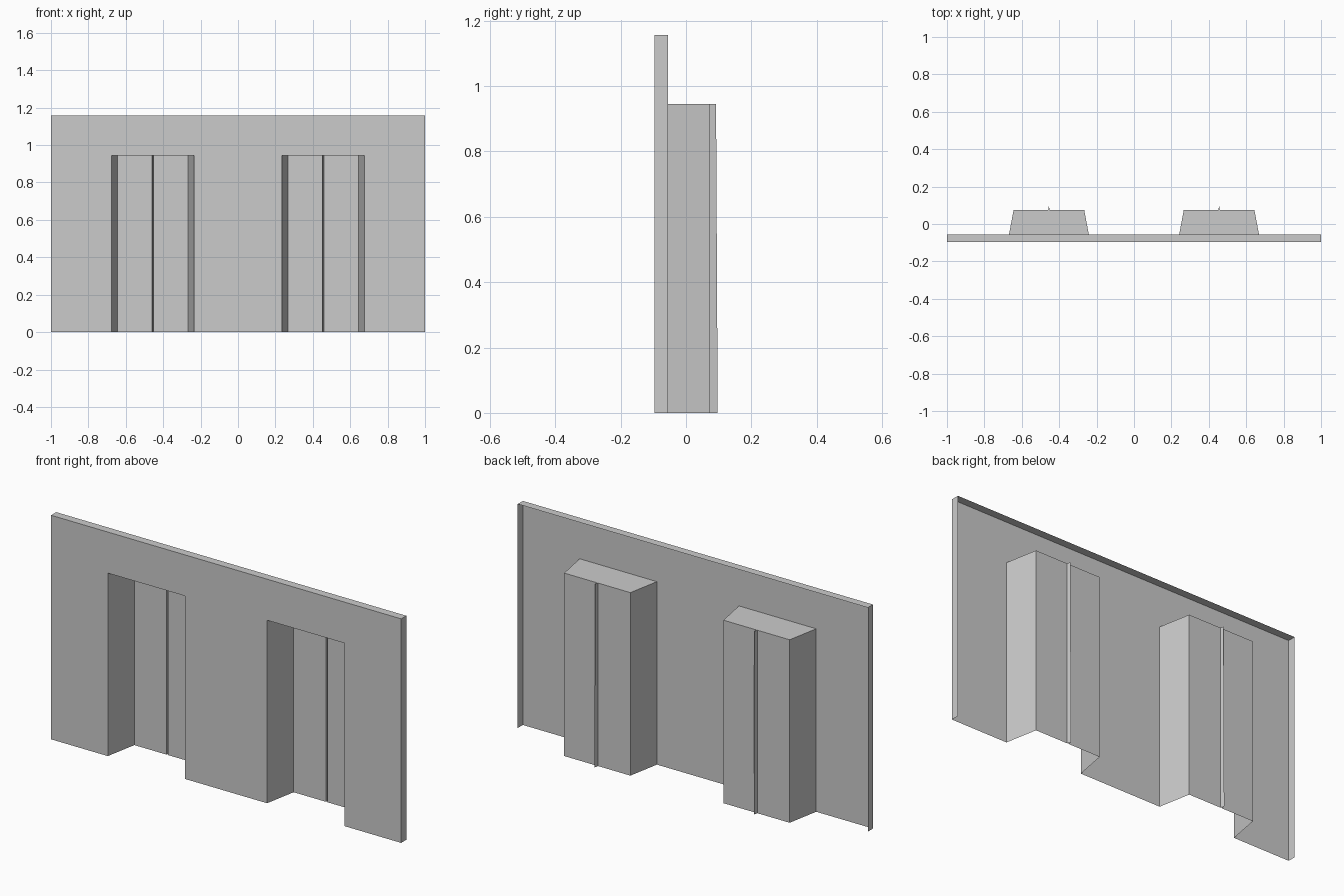
import bpy

if "Cube" in bpy.data.objects:
    bpy.data.objects.remove(bpy.data.objects["Cube"])

FRONT, RIM, DOOR = -0.097, -0.055, 0.074   # y of wall face, folded rim, door plane
TOP, HEAD = 1.157, 0.945                   # wall height, doorway height
CX, HW_OUT, HW_IN = 0.455, 0.221, 0.189    # doorway centre and half widths
SLIT = 0.004


def make(name, quads):
    verts, faces = [], []
    for q in quads:
        faces.append(range(len(verts), len(verts) + len(q)))
        verts += q
    mesh = bpy.data.meshes.new(name)
    mesh.from_pydata(verts, [], [tuple(f) for f in faces])
    ob = bpy.data.objects.new(name, mesh)
    bpy.context.collection.objects.link(ob)
    return ob


def upright(a, b, h=HEAD):
    """Vertical panel between two plan points, standing on the floor."""
    return [(*a, 0), (*b, 0), (*b, h), (*a, h)]


# Wall face with two doorway openings
a, b = CX - HW_OUT, CX + HW_OUT
wall = [upright((p, FRONT), (q, FRONT)) for p, q in ((-1, -b), (-a, a), (b, 1))]
wall.append([(-1, FRONT, HEAD), (-b, FRONT, HEAD), (-a, FRONT, HEAD), (a, FRONT, HEAD),
             (b, FRONT, HEAD), (1, FRONT, HEAD), (1, FRONT, TOP), (-1, FRONT, TOP)])
make("wall_face", wall)

# Folded rim along the sides and top, open at the back
make("wall_rim", [
    upright((1, FRONT), (1, RIM), TOP),
    upright((-1, RIM), (-1, FRONT), TOP),
    [(-1, FRONT, TOP), (1, FRONT, TOP), (1, RIM, TOP), (-1, RIM, TOP)],
])

for side, cx in (("left", -CX), ("right", CX)):
    l0, r0, l1, r1 = cx - HW_OUT, cx + HW_OUT, cx - HW_IN, cx + HW_IN
    # Splayed side walls and ceiling of the recess
    make(side + "_recess", [
        upright((l0, FRONT), (l1, DOOR)),
        upright((r1, DOOR), (r0, FRONT)),
        [(l0, FRONT, HEAD), (l1, DOOR, HEAD), (r1, DOOR, HEAD), (r0, FRONT, HEAD)],
    ])
    # Two door leaves
    s0, s1 = cx - SLIT, cx + SLIT
    make(side + "_door_leaves", [upright((l1, DOOR), (s0, DOOR)),
                                 upright((s1, DOOR), (r1, DOOR))])
    # Narrow V groove between the leaves, slightly deeper at the bottom
    lo, hi = (cx, 0.097, 0), (cx, 0.092, HEAD)
    make(side + "_door_groove", [
        [(s0, DOOR, 0), lo, hi, (s0, DOOR, HEAD)],
        [lo, (s1, DOOR, 0), (s1, DOOR, HEAD), hi],
        [(s0, DOOR, HEAD), hi, (s1, DOOR, HEAD)],
    ])
